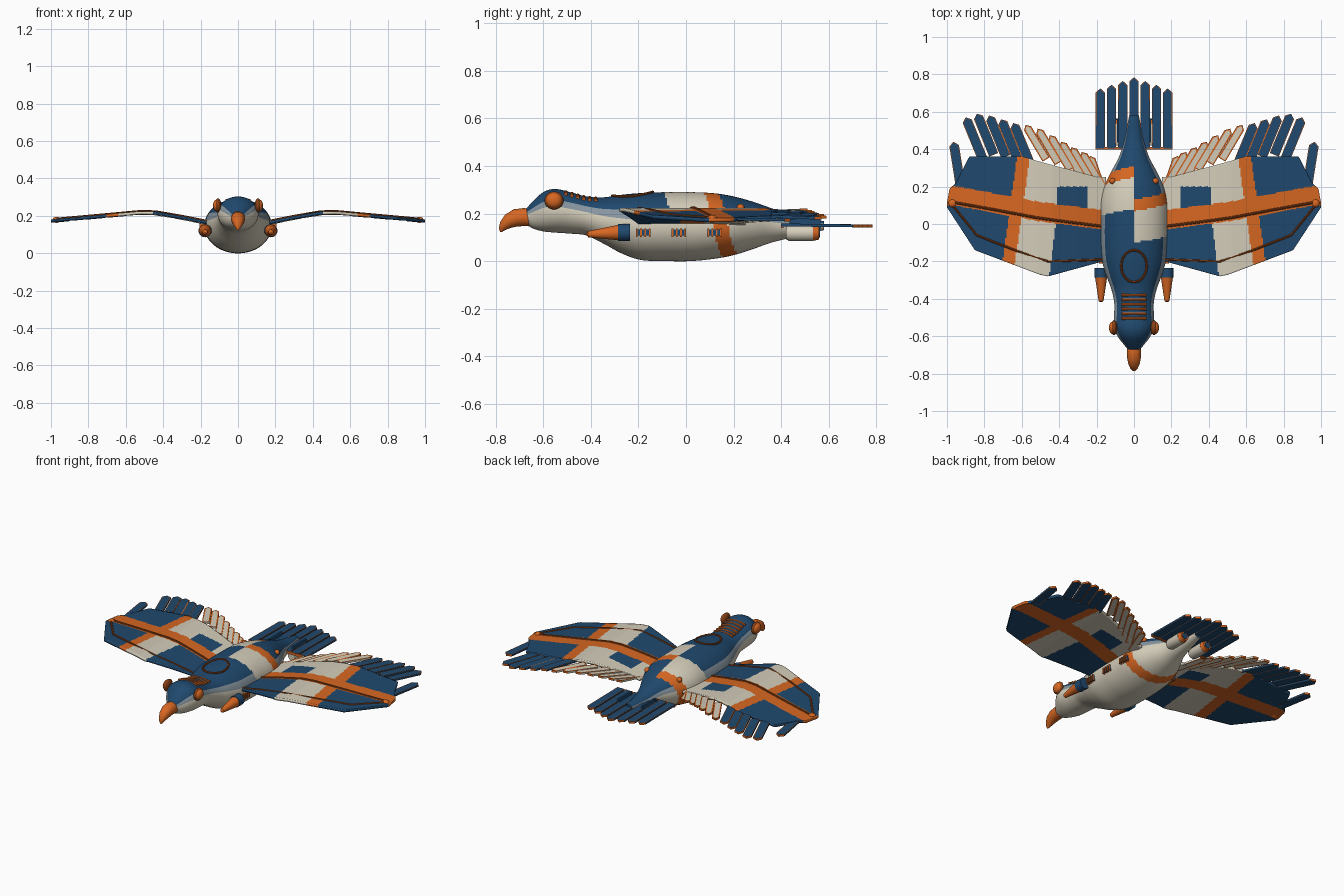
import bpy, bmesh, math
from mathutils import Vector

if "Cube" in bpy.data.objects:
    bpy.data.objects.remove(bpy.data.objects["Cube"])

def material(name, rgb):
    m = bpy.data.materials.new(name)
    m.diffuse_color = (*rgb, 1)
    m.use_nodes = True
    m.node_tree.nodes["Principled BSDF"].inputs["Base Color"].default_value = m.diffuse_color
    return m

BLUE, CREAM, ORANGE, GREY, RUST = range(5)
MATS = [material("deep blue", (.014, .066, .155)), material("cream", (.66, .61, .49)),
        material("orange", (.68, .135, .016)), material("slate grey", (.24, .30, .35)),
        material("rust", (.25, .052, .008))]

def finish(name, bm, angle=35):
    bmesh.ops.recalc_face_normals(bm, faces=bm.faces)
    me = bpy.data.meshes.new(name)
    bm.to_mesh(me)
    bm.free()
    for m in MATS:
        me.materials.append(m)
    ob = bpy.data.objects.new(name, me)
    bpy.context.collection.objects.link(ob)
    bpy.ops.object.select_all(action='DESELECT')
    ob.select_set(True)
    bpy.context.view_layer.objects.active = ob
    bpy.ops.object.shade_smooth_by_angle(angle=math.radians(angle))
    return ob

def lerp(table, x):
    for (x0, y0), (x1, y1) in zip(table, table[1:]):
        if x <= x1:
            return y0 + (y1 - y0) * max(0, (x - x0) / (x1 - x0))
    return table[-1][1]

def tube(name, pts, col, seg=14):
    """Loft circles along points (x, y, z, radius)."""
    bm = bmesh.new()
    P = [Vector(p[:3]) for p in pts]
    rings = []
    for i, p in enumerate(P):
        d = (P[min(i + 1, len(P) - 1)] - P[max(i - 1, 0)]).normalized()
        a = d.cross(Vector((0, 0, 1))).normalized()
        b = a.cross(d)
        rings.append([bm.verts.new(p + pts[i][3] * (a * math.cos(t) + b * math.sin(t)))
                      for t in (2 * math.pi * k / seg for k in range(seg))])
    for r, s in zip(rings, rings[1:]):
        for k in range(seg):
            bm.faces.new((r[k], r[k - 1], s[k - 1], s[k]))
    bm.faces.new(rings[0])
    bm.faces.new(rings[-1])
    for f in bm.faces:
        f.material_index = col
    return finish(name, bm)

def ball(name, c, scale, col):
    bm = bmesh.new()
    bmesh.ops.create_uvsphere(bm, u_segments=24, v_segments=14, radius=1)
    for v in bm.verts:
        v.co = Vector(c) + Vector([a * b for a, b in zip(v.co, scale)])
    for f in bm.faces:
        f.material_index = col
    return finish(name, bm)

def box(name, c, size, col):
    bm = bmesh.new()
    bmesh.ops.create_cube(bm, size=1)
    for v in bm.verts:
        v.co = Vector(c) + Vector([a * b for a, b in zip(v.co, size)])
    for f in bm.faces:
        f.material_index = col
    return finish(name, bm)

def feather(name, base, tip, w, col, rim):
    """Pointed slat with coloured rim and inset faces."""
    base, tip = Vector(base), Vector(tip)
    d = tip - base
    L = d.length
    d.normalize()
    s = Vector((d.y, -d.x, 0)).normalized()
    bm = bmesh.new()
    f = bm.faces.new([bm.verts.new(base + d * u + s * v) for u, v in
                      ((0, -w), (L - .022, -w), (L, 0), (L - .022, w), (0, w))])
    ext = bmesh.ops.extrude_face_region(bm, geom=[f])['geom']
    bmesh.ops.translate(bm, vec=(0, 0, .012), verts=[g for g in ext if isinstance(g, bmesh.types.BMVert)])
    bmesh.ops.recalc_face_normals(bm, faces=bm.faces)
    flats = [g for g in bm.faces if len(g.verts) == 5]
    for g in bm.faces:
        g.material_index = ORANGE if len(g.verts) == 5 or (g.calc_center_median() - base).dot(d) > L - .02 else col
    bmesh.ops.inset_individual(bm, faces=flats, thickness=rim)
    for g in flats:
        g.material_index = col
    finish(name, bm, 20)

# body: rows of y, half width, bottom, top
ROWS = [(-.68, .025, .165, .21), (-.65, .05, .14, .245), (-.6, .088, .125, .29), (-.55, .108, .12, .303),
        (-.48, .106, .115, .288), (-.42, .106, .108, .272), (-.35, .121, .075, .268), (-.27, .15, .032, .279),
        (-.19, .172, .005, .286), (-.08, .18, 0, .29), (.02, .18, 0, .29), (.12, .178, .01, .285),
        (.2, .16, .025, .272), (.28, .122, .05, .25), (.36, .08, .078, .222), (.45, .052, .1, .19),
        (.58, .026, .13, .168)]

def section(y):
    i = max(k for k in range(len(ROWS) - 1) if k == 0 or ROWS[k][0] <= y)
    p0, p1, p2, p3 = (ROWS[min(max(i + k, 0), len(ROWS) - 1)] for k in (-1, 0, 1, 2))
    h = p2[0] - p1[0]
    t = (y - p1[0]) / h
    out = []
    for c in (1, 2, 3):
        m1 = (p2[c] - p0[c]) / (p2[0] - p0[0]) * h
        m2 = (p3[c] - p1[c]) / (p3[0] - p1[0]) * h
        out.append((2*t**3 - 3*t*t + 1)*p1[c] + (t**3 - 2*t*t + t)*m1 + (3*t*t - 2*t**3)*p2[c] + (t**3 - t*t)*m2)
    return out

bm = bmesh.new()
NR, NS = 130, 96
rings = []
for i in range(NR + 1):
    y = -.68 + 1.26 * i / NR
    w, b, t = section(y)
    rings.append([bm.verts.new((w * math.sin(2*math.pi*k/NS), y, (t + b)/2 + (t - b)/2 * math.cos(2*math.pi*k/NS)))
                  for k in range(NS)])
for r, s in zip(rings, rings[1:]):
    for k in range(NS):
        f = bm.faces.new((r[k], r[(k + 1) % NS], s[(k + 1) % NS], s[k]))
        a = (k + .5) / NS                       # turn fraction, starts at the spine
        v = math.cos(2 * math.pi * a)
        q = f.calc_center_median().y - .18 * a  # stripes wind round the body
        f.material_index = (ORANGE if .07 < q < .132 else CREAM if -.1 < q <= .07 or v < .2
                            else BLUE if v > .52 else GREY)
bm.faces.new(rings[0]).material_index = GREY
bm.faces.new(rings[-1]).material_index = BLUE
finish("body", bm)

# beak, neck ridges and back hatch
tube("beak", [(0, -.645, .182, .036), (0, -.68, .185, .038), (0, -.715, .182, .037), (0, -.745, .168, .031),
              (0, -.765, .15, .022), (0, -.776, .133, .012), (0, -.779, .122, .003)], ORANGE, 24)
for i in range(6):
    y = -.505 + i * .025
    z = section(y)[2] - .004
    tube("neck_ridge", [(x, y, z - 2.2 * x * x, .0075) for x in (-.066, -.04, 0, .04, .066)], ORANGE, 10)
loop = []
for k in range(41):
    a = 2 * math.pi * k / 40
    y = -.225 + .085 * math.sin(a)
    x = .068 * math.cos(a)
    w, b, t = section(y)
    loop.append((x, y, (t + b)/2 + (t - b)/2 * math.sqrt(1 - (x/w)**2) + .002, .006))
tube("hatch_ring", loop, RUST, 8)

# wing shape tables: leading edge, trailing edge, height, band centre
LE = [(.15, -.195), (.46, -.28), (.5, -.272), (.85, -.14), (1, .09)]
TE = [(.15, .25), (.2, .25), (.6, .36), (.88, .36), (.95, .22), (.985, .19), (1, .11)]
HT = [(.15, .16), (.3, .19), (.44, .214), (.52, .216), (1, .172)]
BAND = [(.15, .02), (.5, .065), (.95, .15)]

def wing_colour(x, y):
    if abs(y - lerp(BAND, x)) < .052 or abs(x - .59 - (.36 - y) * .14) < .034:
        return ORANGE
    if x > .59 + (.36 - y) * .14:
        return BLUE
    if y < lerp(BAND, x):
        return BLUE if x < .42 - y * .12 else CREAM
    return BLUE if .25 < x < .41 and y < .2 else CREAM

# primary and secondary feather tips, outboard to inboard
TIPS = [(.965, .44), (.9, .57), (.84, .59), (.775, .58), (.71, .56), (.645, .54), (.58, .53),
        (.515, .51), (.45, .475), (.39, .44), (.335, .41), (.28, .385), (.235, .365)]

for s in (-1, 1):
    side = "left" if s < 0 else "right"
    # wing panel
    bm = bmesh.new()
    NX, NY = 120, 84
    grid = []
    for i in range(NX + 1):
        x = .15 + .85 * i / NX
        lo, hi = lerp(LE, x), lerp(TE, x)
        grid.append([bm.verts.new((s * x, lo + (hi - lo) * j / NY, lerp(HT, x))) for j in range(NY + 1)])
    for i in range(NX):
        for j in range(NY):
            f = bm.faces.new((grid[i][j], grid[i+1][j], grid[i+1][j+1], grid[i][j+1]))
            c = f.calc_center_median()
            f.material_index = wing_colour(abs(c.x), c.y)
    wing = finish(side + "_wing", bm)
    mod = wing.modifiers.new("thickness", 'SOLIDIFY')
    mod.thickness, mod.offset = .016, 0
    # wing spars and tip knob
    tube(side + "_main_spar", [(s*x, lerp(BAND, x) - .035, lerp(HT, x) + .008, .007)
                               for x in (.17, .3, .44, .52, .75, .96)], RUST, 8)
    tube(side + "_front_spar", [(s*x, y, lerp(HT, x) + .008, .006) for x, y in
                                ((.17, -.19), (.3, -.195), (.46, -.2), (.65, -.135), (.84, -.06), (.97, .1))], RUST, 8)
    ball(side + "_tip_knob", (s*.97, .11, .178), (.022, .022, .016), ORANGE)
    # wing feathers
    for i, (x, y) in enumerate(TIPS):
        dx, dy = (-.035, -.22) if i == 0 else (-.09, -.22) if i < 6 else (-.11, -.185)
        bx = max(x + dx, .17)
        outer = i < 6
        feather(side + "_wing_feather", (s*bx, y + dy, lerp(HT, bx) - .008 + .0012 * (i % 2)),
                (s*x, y, lerp(HT, x) - .008 + .0012 * (i % 2)),
                .026 if outer else .022, BLUE if outer else CREAM, .004 if outer else .009)
    # eye
    ball(side + "_eye_rim", (s*.107, -.555, .255), (.018, .04, .038), RUST)
    ball(side + "_eye", (s*.112, -.555, .255), (.022, .034, .032), ORANGE)
    # side engine
    tube(side + "_engine_cone", [(s*.176, -.418, .113, .004), (s*.176, -.412, .113, .013),
                                 (s*.176, -.28, .12, .033)], ORANGE, 24)
    tube(side + "_engine_body", [(s*.176, -.285, .12, .035), (s*.176, -.235, .12, .035)], BLUE, 24)
    # side vents
    for y in (-.18, -.03, .12):
        box(side + "_vent", (s*.172, y, .12), (.02, .062, .026), BLUE)
        for k in range(4):
            box(side + "_vent_slat", (s*.176, y - .027 + k*.018, .12), (.024, .007, .036), ORANGE)
    # back knob
    ball(side + "_back_knob", (s*.115, .23, .225), (.016, .016, .016), ORANGE)
    # tail thruster and strut
    tube(side + "_thruster", [(s*.085, .42, .118, .026), (s*.085, .435, .118, .034), (s*.085, .535, .118, .034)], CREAM, 24)
    tube(side + "_thruster_nozzle", [(s*.085, .53, .118, .034), (s*.085, .56, .118, .027)], ORANGE, 24)
    tube(side + "_thruster_core", [(s*.085, .55, .118, .019), (s*.085, .563, .118, .019)], BLUE, 20)
    box(side + "_thruster_strut", (s*.085, .5, .158), (.012, .13, .04), BLUE)

# tail fan
for i in range(-3, 4):
    feather("tail_feather", (i*.06, .4, .146), (i*.06, .785 - abs(i)*.02, .142), .025, BLUE, .004)
box("tail_bar", (0, .405, .148), (.41, .012, .016), ORANGE)
